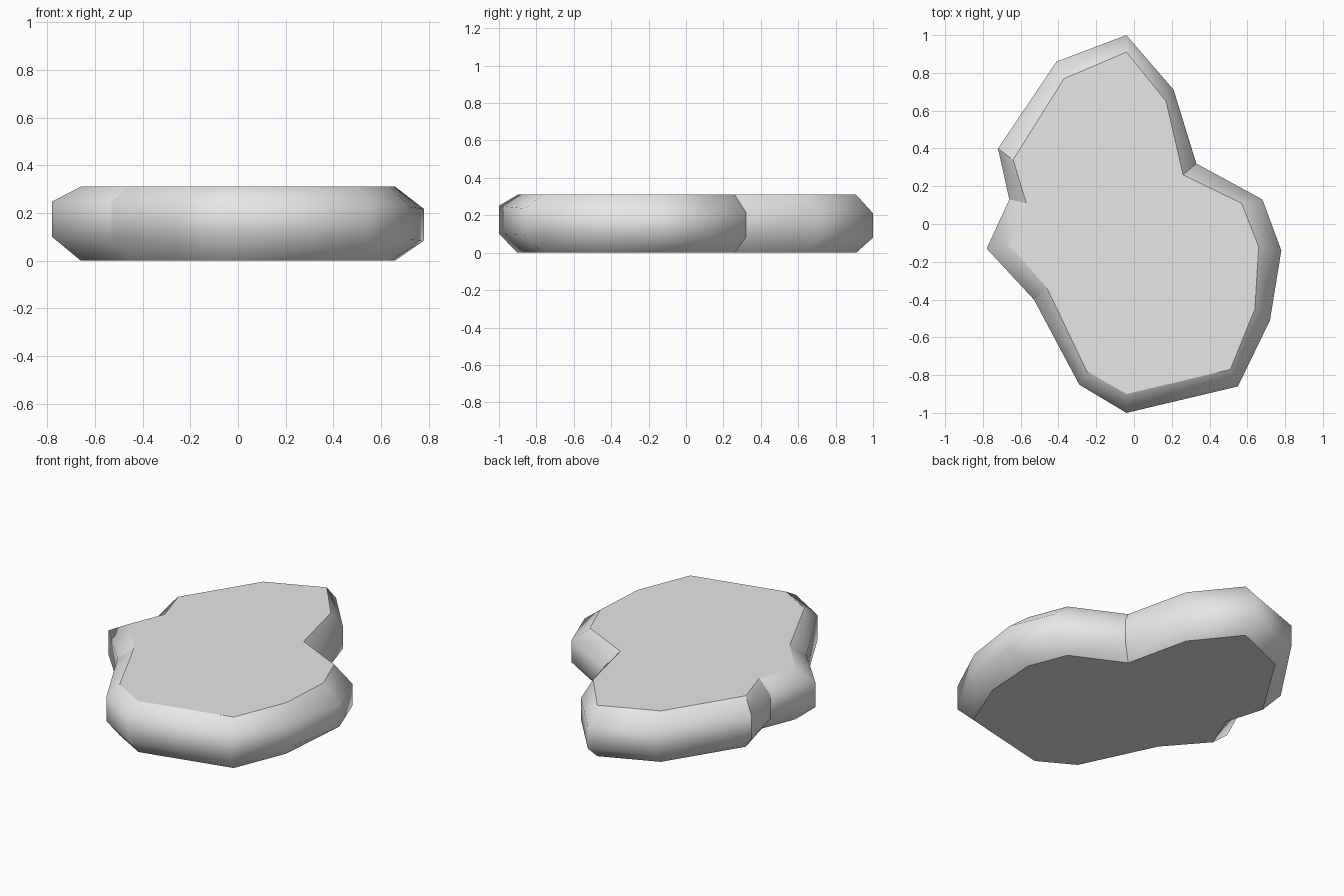
import bpy
import bmesh
from mathutils import Vector

cube = bpy.data.objects.get("Cube")
if cube:
    bpy.data.objects.remove(cube, do_unlink=True)

HEIGHT = 0.31

# Slab plan, counter-clockwise: widest outline, then the flat top's outline
GIRTH = [(-.04, -1), (.55, -.86), (.72, -.51), (.78, -.14), (.68, .13),
         (.33, .32), (.21, .71), (-.04, 1), (-.41, .86), (-.72, .4),
         (-.66, .13), (-.78, -.13), (-.53, -.4), (-.29, -.85)]
RIM = [(-.04, -.9), (.51, -.77), (.64, -.45), (.66, -.12), (.57, .11),
       (.26, .26), (.17, .65), (-.04, .91), (-.37, .77), (-.64, .34),
       (-.57, .11), (-.66, -.11), (-.46, -.34), (-.25, -.78)]
CREASED_CORNERS = {5, 9, 10, 12}


def make_material(name, color):
    material = bpy.data.materials.new(name)
    material.use_nodes = True
    material.diffuse_color = color
    shader = material.node_tree.nodes["Principled BSDF"]
    shader.inputs["Base Color"].default_value = color
    return material


def add_ring(bm, outline, height_at):
    """Add one closed loop of vertices whose height may vary over the plan."""
    return [bm.verts.new(Vector((x, y, height_at(x, y)))) for x, y in outline]


def bridge(bm, lower, upper):
    """Join two loops with a band of smooth side faces."""
    count = len(lower)
    for i in range(count):
        j = (i + 1) % count
        face = bm.faces.new((lower[i], lower[j], upper[j], upper[i]))
        face.smooth = True


def build_stone_slab(material):
    bm = bmesh.new()

    # Stacked loops: base, lower girth, upper girth, top; the girth leans a little
    rings = [
        add_ring(bm, RIM, lambda x, y: 0),
        add_ring(bm, GIRTH, lambda x, y: .09 - .01 * x - .01 * y),
        add_ring(bm, GIRTH, lambda x, y: .23 - .02 * x - .02 * y),
        add_ring(bm, RIM, lambda x, y: HEIGHT),
    ]
    for lower, upper in zip(rings, rings[1:]):
        bridge(bm, lower, upper)

    # Flat top and underside
    caps = [bm.faces.new(rings[-1]), bm.faces.new(rings[0][::-1])]

    # Hard rims around the caps
    for cap in caps:
        for edge in cap.edges:
            edge.smooth = False

    # Hard creases up the pinched corners
    for corner in CREASED_CORNERS:
        for lower, upper in zip(rings, rings[1:]):
            bm.edges.get((lower[corner], upper[corner])).smooth = False

    bmesh.ops.recalc_face_normals(bm, faces=bm.faces[:])
    mesh = bpy.data.meshes.new("stone_slab")
    bm.to_mesh(mesh)
    bm.free()
    mesh.materials.append(material)
    slab = bpy.data.objects.new("stone_slab", mesh)
    bpy.context.collection.objects.link(slab)
    return slab


build_stone_slab(make_material("light grey stone", (.8, .8, .8, 1)))
